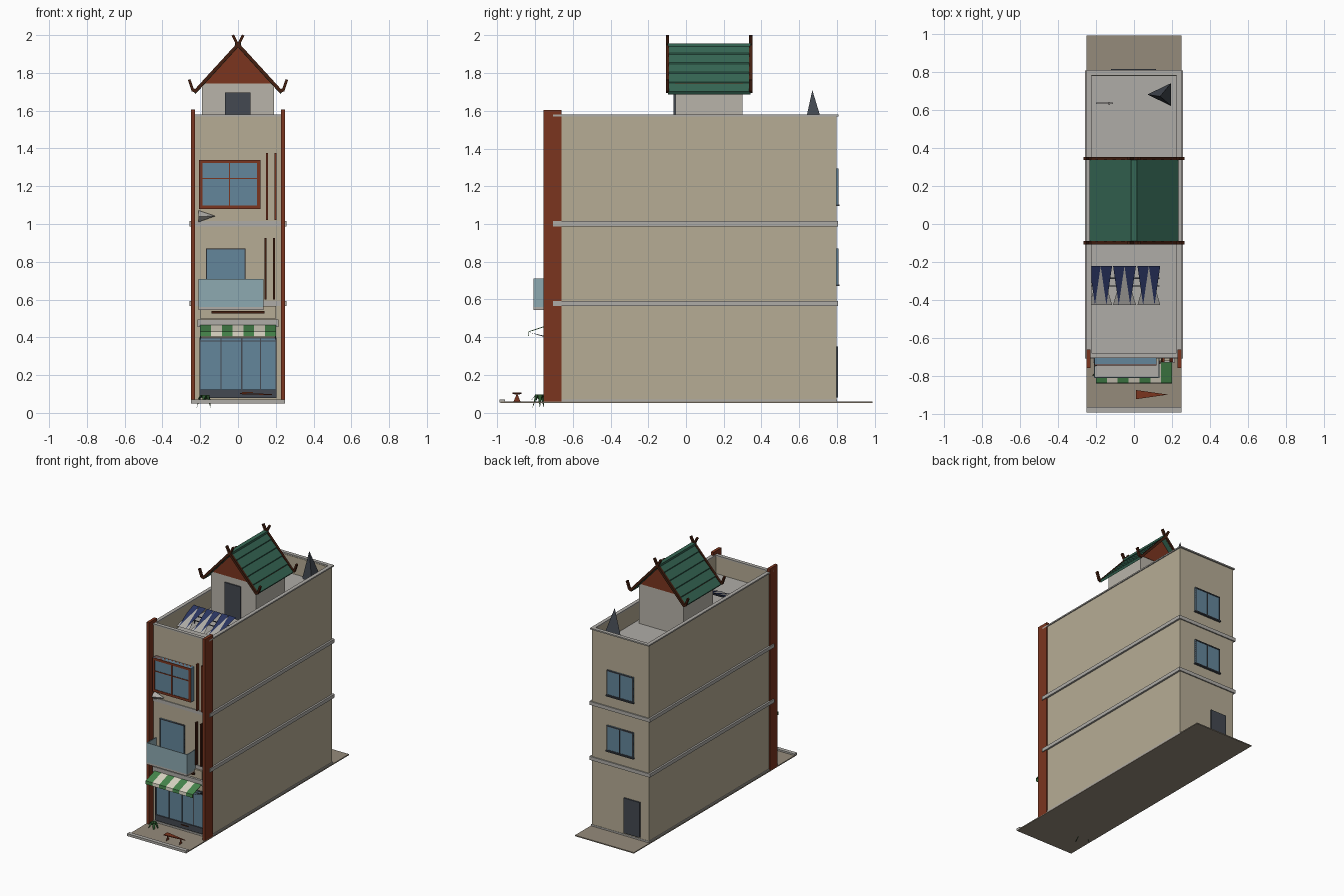
import bpy, math
from mathutils import Vector

if "Cube" in bpy.data.objects:
    bpy.data.objects.remove(bpy.data.objects["Cube"])


def mat(name, r, g, b):
    m = bpy.data.materials.new(name)
    m.diffuse_color = (r ** 2.2, g ** 2.2, b ** 2.2, 1)
    m.use_nodes = True
    m.node_tree.nodes["Principled BSDF"].inputs["Base Color"].default_value = m.diffuse_color
    return m


WALL = mat("beige_render", .71, .67, .58)
PAVE = mat("paving", .58, .54, .48)
BROWN = mat("red_brown", .48, .22, .14)
DARK = mat("dark_wood", .27, .14, .09)
GREEN = mat("roof_green", .22, .40, .33)
STRIPE = mat("awning_green", .28, .52, .30)
CREAM = mat("cream", .85, .83, .76)
GLASS = mat("glass", .39, .52, .60)
RAIL = mat("pale_glass", .55, .66, .69)
FRAME = mat("dark_frame", .27, .29, .32)
LIGHT = mat("concrete", .68, .67, .65)
PENT = mat("pale_wall", .72, .70, .66)
BLUE = mat("panel_blue", .18, .22, .38)
LEAF = mat("leaf", .18, .32, .18)


def mesh(name, verts, faces, m):
    me = bpy.data.meshes.new(name)
    me.from_pydata(verts, [], faces)
    me.update()
    ob = bpy.data.objects.new(name, me)
    bpy.context.collection.objects.link(ob)
    me.materials.append(m)
    return ob


def prism(name, pts, y0, y1, m):
    """Extrude an anticlockwise (x, z) outline along y."""
    n = len(pts)
    v = [(x, y0, z) for x, z in pts] + [(x, y1, z) for x, z in pts]
    f = [list(range(n)), list(range(2 * n - 1, n - 1, -1))]
    f += [[i, i + n, (i + 1) % n + n, (i + 1) % n] for i in range(n)]
    return mesh(name, v, f, m)


def box(name, x0, x1, y0, y1, z0, z1, m):
    return prism(name, [(x0, z0), (x1, z0), (x1, z1), (x0, z1)], y0, y1, m)


def beam(name, a, b, w, y0, y1, m):
    """Straight bar of width w between two (x, z) points."""
    a, b = Vector(a), Vector(b)
    d = (b - a).normalized() * w / 2
    n = Vector((-d.y, d.x))
    return prism(name, [a - n, b - n, b + n, a + n], y0, y1, m)


def ring(name, x0, x1, y0, y1, z0, z1, t, m):
    """Four walls around a rectangle."""
    box(name + "_front", x0, x1, y0, y0 + t, z0, z1, m)
    box(name + "_back", x0, x1, y1 - t, y1, z0, z1, m)
    box(name + "_left", x0, x0 + t, y0 + t, y1 - t, z0, z1, m)
    box(name + "_right", x1 - t, x1, y0 + t, y1 - t, z0, z1, m)


def window(name, x0, x1, z0, z1, yg, y0, y1, t, m, cols=(), rows=()):
    """Glass pane with a frame and glazing bars."""
    box(name + "_glass", x0, x1, min(yg, y0 + .004), max(yg, y1 - .004), z0, z1, GLASS)
    for x in (x0, x1 - t):
        box(name + "_jamb", x, x + t, y0, y1, z0, z1, m)
    for z in (z0, z1 - t):
        box(name + "_rail", x0 + t, x1 - t, y0, y1, z, z + t, m)
    for x in cols:
        box(name + "_mullion", x - .003, x + .003, y0, y1, z0 + t, z1 - t, m)
    for z in rows:
        box(name + "_transom", x0 + t, x1 - t, y0, y1, z - .003, z + .003, m)


# Pavement and building body
box("pavement", -.25, .25, -.985, .99, .05, .058, PAVE)
box("kerb", -.25, .25, -.99, -.96, .052, .07, LIGHT)
box("plinth", -.246, .246, -.704, .80, .058, .07, LIGHT)
box("building_body", -.243, .243, -.70, .797, .058, 1.43, WALL)
box("roof_deck", -.235, .235, -.69, .79, 1.43, 1.438, LIGHT)
ring("parapet", -.243, .243, -.70, .797, 1.43, 1.57, .02, WALL)
ring("parapet_cap", -.25, .25, -.705, .808, 1.57, 1.58, .028, LIGHT)
for z in (.565, .988):
    box("floor_band", -.257, .257, -.706, .806, z, z + .027, LIGHT)
for s in (-1, 1):
    box("side_pier", s * .239 - .011, s * .239 + .011, -.755, -.66, .055, 1.605, BROWN)

# Shopfront
window("shopfront", -.205, .205, .08, .40, -.70, -.712, -.70, .006, FRAME, (-.09, .02, .12), (.38,))
box("shopfront_base", -.2, .2, -.716, -.70, .08, .125, FRAME)
box("door_handle", .02, .08, -.722, -.716, .105, .11, DARK)
box("shutter_box", -.215, .215, -.728, -.70, .455, .495, LIGHT)
box("fascia_board", -.2, .2, -.72, -.70, .50, .565, WALL)
box("fascia_lamp", -.14, .14, -.735, -.72, .525, .54, DARK)

# Striped awning with valance
w = .4 / 7
for i in range(7):
    xa, xb = -.2 + i * w, -.2 + (i + 1) * w
    prof = [(-.70, .475), (-.835, .43), (-.837, .405)]
    v = [(x, y, z) for y, z in prof for x in (xa, xb)]
    ob = mesh("awning_stripe", v, [(0, 2, 3, 1), (2, 4, 5, 3)], CREAM if i % 2 else STRIPE)
    ob.modifiers.new("thickness", 'SOLIDIFY').thickness = .004
for s in (-1, 1):
    mesh("awning_arm", [(s * .2, -.70, .385), (s * .196, -.70, .395), (s * .2, -.83, .425)], [(0, 1, 2)], FRAME)

# Balcony with glass rail and its door
box("balcony_floor", -.21, .135, -.81, -.70, .545, .56, LIGHT)
box("balcony_rail_front", -.21, .135, -.81, -.804, .56, .71, RAIL)
for x in (-.21, .129):
    box("balcony_rail_side", x, x + .006, -.804, -.70, .56, .71, RAIL)
window("balcony_door", -.17, .04, .56, .87, -.70, -.712, -.70, .006, FRAME)

# Upper window and vertical fins
window("upper_window", -.207, .118, 1.08, 1.34, -.70, -.742, -.70, .018, BROWN, (-.045,), (1.24,))
for x in (.145, .19):
    box("lower_fin", x - .004, x + .006, -.725, -.70, .60, .925, DARK)
    box("upper_fin", x + .004, x + .014, -.725, -.70, 1.02, 1.375, BROWN)

# Small dish on the facade
mesh("dish", [(-.21, -.715, 1.01), (-.21, -.715, 1.072), (-.21, -.75, 1.04), (-.12, -.72, 1.042)],
     [(0, 2, 3), (2, 1, 3), (1, 0, 3), (0, 1, 2)], LIGHT)

# Rear windows and door
for z in (.675, 1.10):
    window("rear_window", -.115, .11, z, z + .195, .797, .797, .809, .008, FRAME, (0,))
    box("rear_sill", -.12, .115, .797, .814, z - .005, z + .003, FRAME)
box("rear_door", -.17, -.035, .797, .807, .08, .35, FRAME)

# Rooftop room
box("roof_room", -.19, .19, -.055, .30, 1.43, 1.745, PENT)
prism("gable", [(-.19, 1.745), (.19, 1.745), (0, 1.945)], -.058, .303, BROWN)
box("roof_room_door", -.07, .065, -.065, -.055, 1.438, 1.695, FRAME)

# Stepped tile roof
N, right = 5, []
for i in range(N):
    for t, lift in ((i / N, .004), ((i + 1) / N, .011)):
        right.append((.235 * t, 1.947 - .255 * t + lift))
under = [(.225, 1.688), (0, 1.935), (-.225, 1.688)]
outline = [p for p in right[::-1]] + [(-x, z) for x, z in right[1:]] + under[::-1]
prism("tile_roof", outline, -.095, .342, GREEN)
box("roof_ridge", -.016, .016, -.095, .342, 1.942, 1.958, GREEN)

# Crossed bargeboards with upturned ends
for y in (-.107, .335):
    for s in (-1, 1):
        beam("bargeboard", (s * -.008, 1.958), (s * .228, 1.70), .018, y, y + .018, DARK)
        beam("ridge_horn", (s * -.004, 1.953), (s * -.028, 2.0), .014, y, y + .018, DARK)
        beam("eave_hook_low", (s * .220, 1.702), (s * .243, 1.712), .018, y, y + .018, DARK)
        beam("eave_hook_top", (s * .238, 1.704), (s * .259, 1.765), .014, y, y + .018, DARK)

# Tilted solar panels in triangular facets
for x in (-.235, -.11, .018):
    c, e = x + .06, x + .12
    for k, (a, b) in enumerate(((x, c), (c, e))):
        mid = (a + b) / 2
        mesh("solar_cell", [(a, -.22, 1.54), (b, -.22, 1.54), (mid, -.425, 1.46)], [(0, 2, 1)], BLUE)
    mesh("solar_back", [(x, -.425, 1.455), (e, -.425, 1.455), (c, -.22, 1.535)], [(0, 1, 2)], LIGHT)
for y, z in ((-.285, 1.50), (-.325, 1.485)):
    box("solar_rail", -.23, .135, y - .003, y + .003, z - .006, z, FRAME)
    for x in (-.17, .07):
        box("solar_leg", x - .003, x + .003, y - .003, y + .003, 1.438, z, FRAME)

# Roof spire and vent pipe
mesh("spire", [(.07, .68, 1.48), (.195, .62, 1.48), (.195, .74, 1.48), (.137, .67, 1.71)],
     [(0, 2, 1), (0, 1, 3), (1, 2, 3), (2, 0, 3)], FRAME)
box("spire_post", .13, .145, .665, .68, 1.438, 1.48, FRAME)
box("vent_pipe", -.2, -.11, .63, .638, 1.455, 1.463, LIGHT)
box("vent_riser", -.135, -.127, .626, .642, 1.438, 1.475, LIGHT)

# Bench
seat = mesh("bench_seat", [(.01, -.92, .105), (.01, -.872, .105), (.18, -.896, .10)], [(0, 2, 1)], BROWN)
seat.modifiers.new("thickness", 'SOLIDIFY').thickness = .006
for x in (.03, .14):
    mesh("bench_leg", [(x, -.915, .058), (x, -.878, .058), (x, -.896, .102)], [(0, 1, 2)], BROWN)

# Plant
for i in range(7):
    a = i * math.tau / 7
    d, n = Vector((math.cos(a), math.sin(a), 0)), Vector((-math.sin(a), math.cos(a), 0)) * .012
    c = Vector((-.175, -.775, .06))
    top = c + d * .022 + Vector((0, 0, .035))
    tip = c + d * .05 + Vector((0, 0, -.035 if i % 3 == 0 else .0))
    mesh("plant_leaf", [c, top - n, top + n, tip], [(0, 1, 2), (1, 3, 2)], LEAF)
